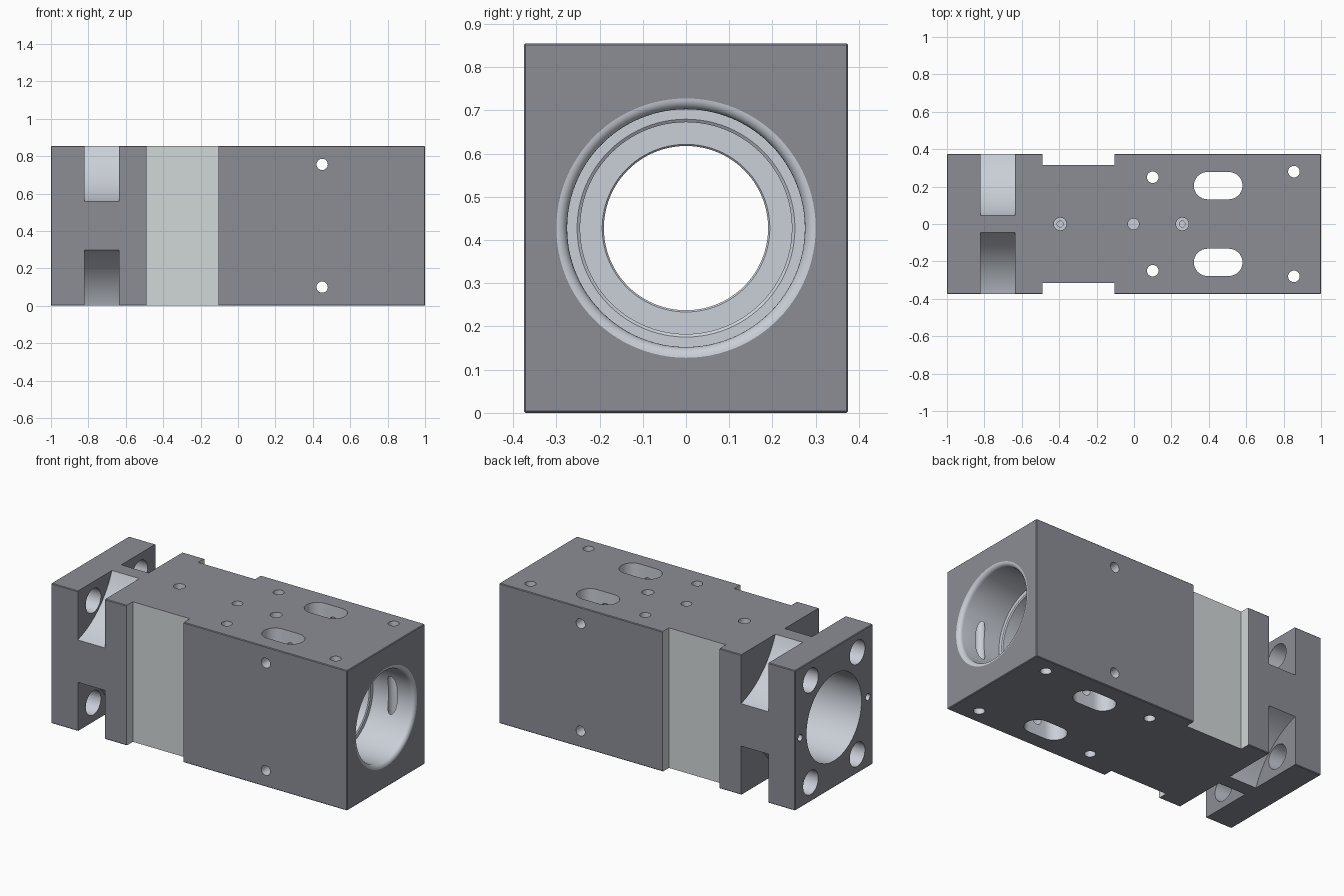
import bpy, bmesh
from math import sin, cos, pi

if "Cube" in bpy.data.objects:
    bpy.data.objects.remove(bpy.data.objects["Cube"])

H, HY = 0.855, 0.375
ZC = H / 2


def material(name, r, g, b):
    mat = bpy.data.materials.new(name)
    mat.diffuse_color = (r, g, b, 1)
    mat.use_nodes = True
    mat.node_tree.nodes["Principled BSDF"].inputs["Base Color"].default_value = mat.diffuse_color
    return mat


DARK = material("dark_coating", 0.258, 0.268, 0.302)
BARE = material("machined_metal", 0.59, 0.62, 0.68)
RELIEF = material("relief_metal", 0.635, 0.68, 0.69)


def make_object(name, bm, mats):
    bmesh.ops.recalc_face_normals(bm, faces=bm.faces)
    mesh = bpy.data.meshes.new(name)
    bm.to_mesh(mesh)
    bm.free()
    for mat in mats:
        mesh.materials.append(mat)
    obj = bpy.data.objects.new(name, mesh)
    bpy.context.collection.objects.link(obj)
    return obj


def place(axis, u, v, h):
    return {'x': (h, u, v), 'y': (u, h, v), 'z': (u, v, h)}[axis]


def loft(rings, side=BARE, cap=BARE):
    """Solid from a list of matching point rings."""
    bm = bmesh.new()
    vs = [[bm.verts.new(p) for p in ring] for ring in rings]
    n = len(vs[0])
    for a, b in zip(vs, vs[1:]):
        for i in range(n):
            j = (i + 1) % n
            bm.faces.new((a[i], a[j], b[j], b[i]))
    for ring in (vs[0], vs[-1]):
        bm.faces.new(ring).material_index = 1
    return make_object("cutter", bm, (side, cap))


def ellipse(u, v, r, n):
    return [(u + r * cos(2 * pi * i / n), v + r * sin(2 * pi * i / n)) for i in range(n)]


def turned(axis, u, v, profile, n=32):
    """Round solid along an axis; profile is (position, radius)."""
    return loft([[place(axis, a, b, h) for a, b in ellipse(u, v, r, n)]
                 for h, r in profile])


def prism(axis, pts, lo, hi, side=BARE, cap=BARE):
    return loft([[place(axis, a, b, h) for a, b in pts] for h in (lo, hi)], side, cap)


def rect(a0, a1, b0, b1):
    return [(a0, b0), (a1, b0), (a1, b1), (a0, b1)]


# Main block with tiny broken edges
bm = bmesh.new()
bmesh.ops.create_cube(bm, size=1)
for v in bm.verts:
    v.co = (v.co.x * 2, v.co.y * 2 * HY, v.co.z * H + ZC)
bmesh.ops.bevel(bm, geom=bm.edges[:], offset=0.004, segments=1, affect='EDGES')
body = make_object("bored_housing_block", bm, (DARK, BARE, RELIEF))
bpy.context.view_layer.objects.active = body


def cut(cutter):
    cutter.hide_render = True
    mod = body.modifiers.new("cut", 'BOOLEAN')
    mod.operation = 'DIFFERENCE'
    mod.solver = 'EXACT'
    mod.material_mode = 'TRANSFER'
    mod.object = cutter
    bpy.ops.object.modifier_apply(modifier=mod.name)
    bpy.data.objects.remove(cutter, do_unlink=True)


# Stepped main bore with rounded mouth
mouth = [(0.975 + 0.025 * sin(t * pi / 12), 0.30 - 0.025 * cos(t * pi / 12)) for t in range(7)]
cut(turned('x', 0, ZC, [(-1.1, 0.265), (-0.1, 0.265), (-0.1, 0.194), (-0.096, 0.19),
                        (0.146, 0.19), (0.15, 0.194), (0.15, 0.245), (0.715, 0.245),
                        (0.72, 0.252), (0.72, 0.275)] + mouth + [(1.1, 0.30)], 96))

# Concave corner notch: circle through the two notch edges, centred outside the corner
NR, NA, NB = 0.5, 0.33, 0.298
chord = (NA ** 2 + NB ** 2) ** 0.5
lift = (NR ** 2 - chord ** 2 / 4) ** 0.5
NY, NZ = -NA / 2 + lift * NB / chord, -NB / 2 + lift * NA / chord

for s in (-1, 1):
    # Side relief
    cut(prism('z', rect(-0.49, -0.105, *sorted((s * 0.315, s * 0.5))), -0.1, 1, RELIEF, RELIEF))
    # Corner notches and flange bolt holes
    for zc, t in ((0, -1), (H, 1)):
        cut(prism('x', ellipse(s * (HY + NY), zc + t * NZ, NR, 160), -0.82, -0.635, BARE, DARK))
        cut(turned('x', s * 0.225, ZC + t * 0.312, [(-1.1, 0.073), (-0.8, 0.073)], 40))
    # Small pin holes in the flange face
    cut(turned('x', s * 0.326, ZC, [(-1.1, 0.02), (-0.88, 0.02), (-0.87, 0.003)], 24))
    # Vertical through slots
    arc = [i * pi / 16 - pi / 2 for i in range(17)]
    r = 0.073
    slot = [(0.58 - r + r * cos(a), s * 0.205 + r * sin(a)) for a in arc]
    slot += [(0.32 + r - r * cos(a), s * 0.205 - r * sin(a)) for a in arc]
    cut(prism('z', slot, -0.1, 1))
    # Vertical through holes
    cut(turned('z', 0.10, s * 0.25, [(-0.1, 0.031), (1, 0.031)]))
    cut(turned('z', 0.855, s * 0.28, [(-0.1, 0.031), (1, 0.031)]))
    # Cross holes through the sides
    cut(turned('y', 0.45, ZC + s * 0.328, [(-0.5, 0.03), (0.5, 0.03)]))

# Ports along the top centreline
for x in (-0.395, 0.258):
    cut(turned('z', x, 0, [(0.6, 0.016), (0.78, 0.016), (0.78, 0.034), (1, 0.034)]))
cut(turned('z', -0.003, 0, [(0.72, 0.03), (1, 0.03)]))

# Smooth curved walls, crisp where coating meets machined metal
body.select_set(True)
bpy.ops.object.shade_smooth_by_angle(angle=0.5)
bm = bmesh.new()
bm.from_mesh(body.data)
for e in bm.edges:
    if len({f.material_index for f in e.link_faces}) > 1:
        e.smooth = False
bm.to_mesh(body.data)
bm.free()
